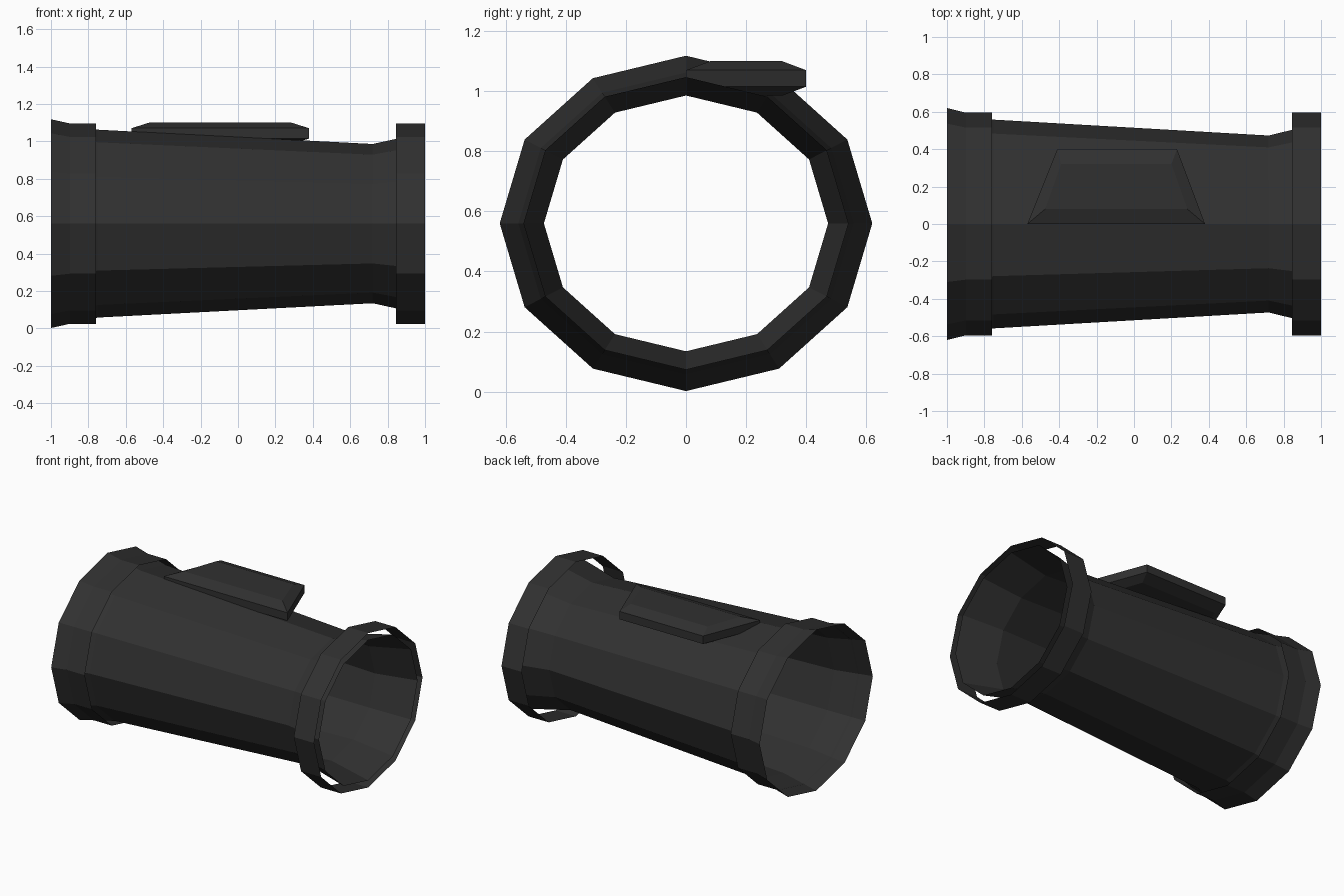
import bpy, bmesh
from math import sin, cos, tau

old = bpy.data.objects.get("Cube")
if old:
    bpy.data.objects.remove(old, do_unlink=True)

SIDES = 12
CENTRE_Z = 0.56
SQUASH = 0.9

# One dark grey material
dark = bpy.data.materials.new("dark_grey")
dark.use_nodes = True
colour = (0.03, 0.03, 0.03, 1)
dark.diffuse_color = colour
dark.node_tree.nodes["Principled BSDF"].inputs["Base Color"].default_value = colour


def finish(name, bm):
    mesh = bpy.data.meshes.new(name)
    bm.to_mesh(mesh)
    bm.free()
    mesh.materials.append(dark)
    obj = bpy.data.objects.new(name, mesh)
    bpy.context.collection.objects.link(obj)
    return obj


def loft(bm, loops):
    """Skin consecutive closed loops of points with quads."""
    rings = [[bm.verts.new(p) for p in loop] for loop in loops]
    for a, b in zip(rings, rings[1:]):
        n = len(a)
        for i in range(n):
            j = (i + 1) % n
            bm.faces.new((a[i], a[j], b[j], b[i]))
    return rings


def sleeve(name, profile):
    """Open twelve-sided shell along x from (x, radius) pairs."""
    bm = bmesh.new()
    angles = [tau * i / SIDES for i in range(SIDES)]
    loft(bm, [[(x, r * cos(a), CENTRE_Z + SQUASH * r * sin(a)) for a in angles]
              for x, r in profile])
    for f in bm.faces:
        f.normal_update()
        c = f.calc_center_median()
        if f.normal.y * c.y + f.normal.z * (c.z - CENTRE_Z) < 0:
            f.normal_flip()
    return finish(name, bm)


# Tapered tube flaring at both ends, with a collar round each end
sleeve("tube", [(-1, 0.62), (-0.75, 0.558), (0.72, 0.473), (1, 0.541)])
sleeve("left_collar", [(0.845, 0.595), (1, 0.595)])
sleeve("right_collar", [(-0.915, 0.595), (-0.76, 0.595)])

# Trapezoid plate with chamfered top and bottom, sunk into the tube
outline = [(-0.57, 0), (0.38, 0), (0.23, 0.40), (-0.41, 0.40)]
inset = [(-0.475, 0.08), (0.285, 0.08), (0.2, 0.32), (-0.39, 0.32)]
levels = [(inset, 0.985), (outline, 1.015), (outline, 1.07), (inset, 1.10)]
bm = bmesh.new()
rings = loft(bm, [[(x, y, z) for x, y in shape] for shape, z in levels])
bm.faces.new(rings[0])
bm.faces.new(rings[-1])
bmesh.ops.recalc_face_normals(bm, faces=bm.faces)
finish("top_plate", bm)
